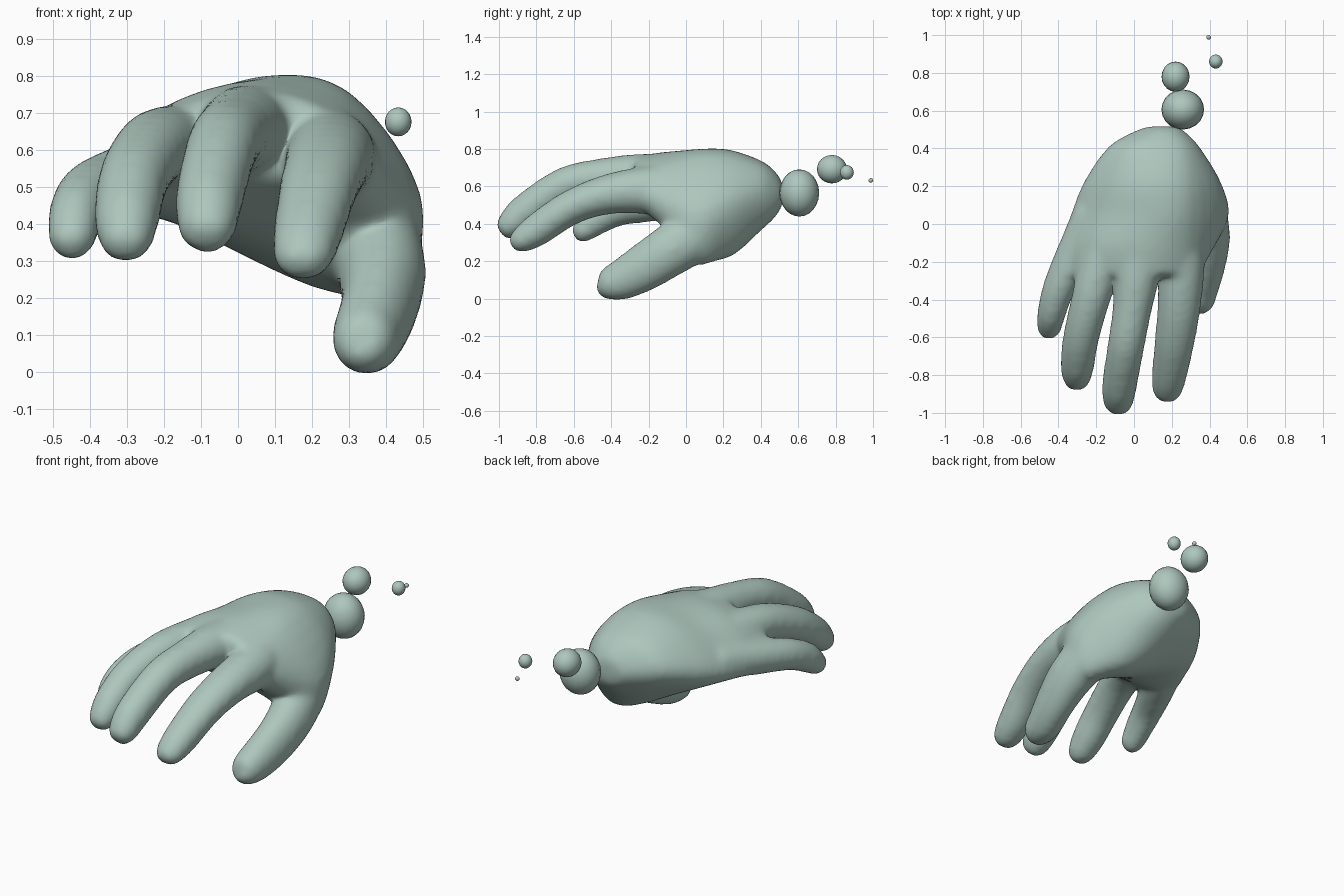
import bpy, bmesh, math
from mathutils import Vector

if "Cube" in bpy.data.objects:
    bpy.data.objects.remove(bpy.data.objects["Cube"])

skin = bpy.data.materials.new("pale sage")
skin.diffuse_color = (0.42, 0.57, 0.51, 1)
skin.use_nodes = True
skin.node_tree.nodes["Principled BSDF"].inputs["Base Color"].default_value = skin.diffuse_color


def blend(a, b, c, d, t):
    """Catmull-Rom point between b and c."""
    return 0.5 * (2 * b + (c - a) * t + (2 * a - 5 * b + 4 * c - d) * t * t
                  + (3 * b - a - 3 * c + d) * t ** 3)


def closed_curve(pts, n=4):
    """Smooth closed ring through control points."""
    m = len(pts)
    return [blend(*(pts[(i + k - 1) % m] for k in range(4)), j / n)
            for i in range(m) for j in range(n)]


def refine(rings, n=4):
    """Add smooth in-between rings along a tube."""
    last, out = len(rings) - 1, []
    for i in range(last):
        four = [rings[min(max(i + k, 0), last)] for k in (-1, 0, 1, 2)]
        out += [[blend(*p, j / n) for p in zip(*four)] for j in range(n)]
    return out + [rings[-1]]


def loft(bm, rings):
    """Closed tube through rings of equal length."""
    vs = [[bm.verts.new(p) for p in r] for r in refine(rings)]
    n = len(vs[0])
    faces = [bm.faces.new((a[i], a[(i + 1) % n], b[(i + 1) % n], b[i]))
             for a, b in zip(vs, vs[1:]) for i in range(n)]
    faces += [bm.faces.new(vs[0]), bm.faces.new(vs[-1])]
    bmesh.ops.recalc_face_normals(bm, faces=faces)


def finger(bm, path):
    """Elliptical tube; path rows are x, y, z, half width, half thickness."""
    pts = [Vector(p[:3]) for p in path]
    rings = []
    for i, p in enumerate(path):
        t = (pts[min(i + 1, len(pts) - 1)] - pts[max(i - 1, 0)]).normalized()
        side = Vector((0, 0, 1)).cross(t).normalized()
        up = t.cross(side)
        rings.append([pts[i] + side * p[3] * math.cos(a) + up * p[4] * math.sin(a)
                      for a in (k * math.tau / 16 for k in range(16))])
    loft(bm, rings)


bm = bmesh.new()

# Palm: cross-sections (x, z) from the wrist to the knuckles
palm = {
    0.505: [(.07, .56), (.1, .6), (.14, .62), (.2, .6), (.23, .55), (.2, .51), (.14, .5), (.09, .52)],
    0.465: [(-.03, .57), (.03, .64), (.13, .675), (.23, .65), (.28, .56), (.25, .47), (.16, .44), (.05, .49)],
    0.39: [(-.14, .57), (-.05, .69), (.1, .73), (.26, .7), (.345, .57), (.3, .42), (.18, .37), (0, .44)],
    0.22: [(-.255, .52), (-.13, .7), (.07, .783), (.285, .745), (.445, .52), (.385, .29), (.25, .23), (-.03, .36)],
    0.05: [(-.325, .49), (-.18, .685), (.05, .78), (.29, .745), (.487, .46), (.42, .2), (.22, .27), (-.1, .39)],
    -0.12: [(-.38, .48), (-.22, .69), (.04, .772), (.28, .71), (.41, .53), (.36, .4), (.17, .42), (-.14, .44)],
    -0.27: [(-.395, .5), (-.24, .655), (.02, .745), (.24, .69), (.335, .58), (.26, .51), (.14, .53), (-.14, .54)],
}
loft(bm, [closed_curve([Vector((x, y, z)) for x, z in sec]) for y, sec in palm.items()])

# Index finger
finger(bm, [(.172, -.922, .285, .04, .03), (.174, -.89, .305, .067, .054), (.187, -.8, .365, .083, .077),
            (.215, -.62, .485, .096, .082), (.24, -.42, .557, .105, .096), (.248, -.2, .58, .115, .118),
            (.22, .02, .58, .11, .12)])
# Middle finger
finger(bm, [(-.085, -.983, .36, .04, .038), (-.084, -.95, .385, .067, .062), (-.078, -.86, .465, .082, .083),
            (-.043, -.65, .605, .087, .086), (-.01, -.45, .645, .093, .094), (.02, -.22, .655, .115, .11),
            (.03, .05, .635, .12, .12)])
# Ring finger
finger(bm, [(-.305, -.857, .332, .035, .03), (-.304, -.83, .35, .06, .055), (-.3, -.75, .42, .079, .08),
            (-.28, -.6, .525, .085, .086), (-.23, -.4, .6, .092, .09), (-.175, -.2, .61, .105, .1),
            (-.1, .05, .6, .11, .11)])
# Little finger
finger(bm, [(-.45, -.588, .338, .033, .03), (-.45, -.56, .355, .053, .05), (-.438, -.48, .42, .064, .072),
            (-.405, -.36, .475, .074, .076), (-.335, -.2, .505, .085, .085), (-.22, .05, .54, .09, .09)])
# Thumb
finger(bm, [(.335, -.46, .085, .042, .05), (.338, -.43, .08, .07, .074), (.35, -.35, .098, .084, .098),
            (.38, -.22, .17, .092, .118), (.39, -.08, .26, .108, .128), (.365, .08, .36, .115, .14)])

mesh = bpy.data.meshes.new("hand")
bm.to_mesh(mesh)
bm.free()
mesh.materials.append(skin)
hand = bpy.data.objects.new("hand", mesh)
bpy.context.collection.objects.link(hand)

# Fuse the parts into one soft skin, then regain the thickness lost by softening
remesh = hand.modifiers.new("fuse", 'REMESH')
remesh.mode = 'VOXEL'
remesh.voxel_size = 0.016
remesh.use_smooth_shade = True
soften = hand.modifiers.new("soften", 'SMOOTH')
soften.factor = 0.5
soften.iterations = 18
swell = hand.modifiers.new("swell", 'DISPLACE')
swell.strength = 0.012
swell.mid_level = 0
bpy.context.view_layer.objects.active = hand
hand.select_set(True)
for name in ("fuse", "soften", "swell"):
    bpy.ops.object.modifier_apply(modifier=name)
for poly in hand.data.polygons:
    poly.use_smooth = True

# Loose droplets trailing from the wrist
droplets = [("large_droplet", (.258, .606, .565), (.113, .106, .126)),
            ("medium_droplet", (.22, .78, .692), (.074, .08, .076)),
            ("small_droplet", (.433, .86, .675), (.036, .037, .039)),
            ("tiny_droplet", (.395, .988, .632), (.012, .012, .012))]
for name, loc, radii in droplets:
    bpy.ops.mesh.primitive_uv_sphere_add(segments=20, ring_count=12, radius=1, location=loc)
    ob = bpy.context.object
    ob.name = name
    ob.scale = radii
    ob.data.materials.append(skin)
    bpy.ops.object.shade_smooth()
